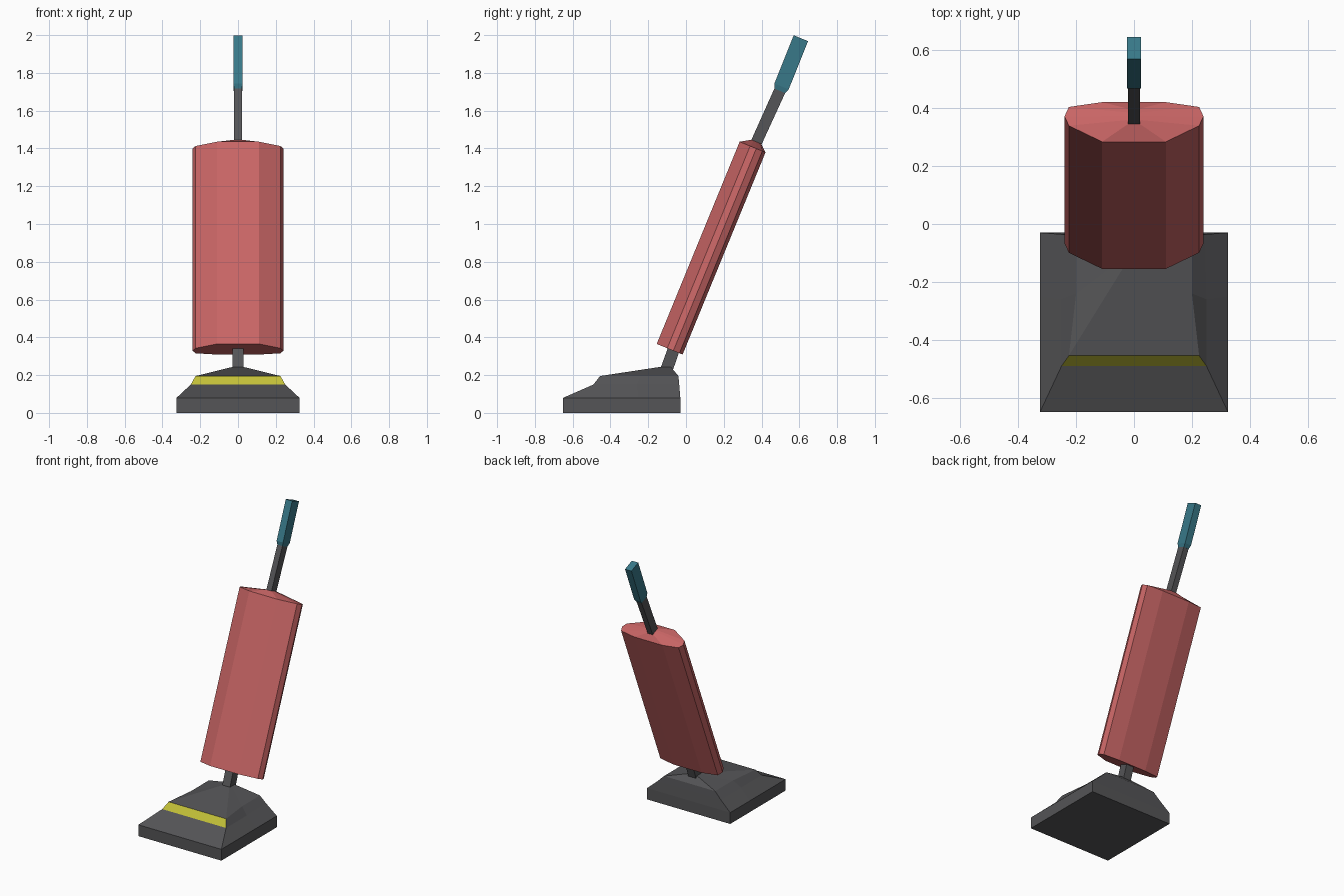
import bpy, bmesh, math

if "Cube" in bpy.data.objects:
    bpy.data.objects.remove(bpy.data.objects["Cube"])


def material(name, rgb):
    m = bpy.data.materials.new(name)
    m.diffuse_color = (*rgb, 1)
    m.use_nodes = True
    m.node_tree.nodes["Principled BSDF"].inputs["Base Color"].default_value = m.diffuse_color
    return m


GREY = material("dark_grey", (0.09, 0.09, 0.095))
RED = material("red", (0.58, 0.13, 0.13))
YELLOW = material("yellow", (0.55, 0.53, 0.04))
TEAL = material("teal", (0.04, 0.19, 0.25))


def loft(name, sections, mats, location=(0, 0, 0), tilt=0, accent=None):
    """Skin mirrored half-sections [(height, [(x, y), ...]), ...] into a closed solid."""
    bm = bmesh.new()
    rings = []
    for z, half in sections:
        pts = half + [(-x, y) for x, y in reversed(half)]
        rings.append([bm.verts.new((x, y, z)) for x, y in pts])
    n = len(rings[0])
    for level, (a, b) in enumerate(zip(rings, rings[1:])):
        for i in range(n):
            j = (i + 1) % n
            f = bm.faces.new((a[i], a[j], b[j], b[i]))
            if level == accent and i == n - 1:   # front face of one level
                f.material_index = 1
    bm.faces.new(rings[0][::-1])
    bm.faces.new(rings[-1])
    bmesh.ops.recalc_face_normals(bm, faces=bm.faces)
    mesh = bpy.data.meshes.new(name)
    bm.to_mesh(mesh)
    bm.free()
    for m in mats:
        mesh.materials.append(m)
    ob = bpy.data.objects.new(name, mesh)
    ob.location = location
    ob.rotation_euler.x = -tilt
    bpy.context.collection.objects.link(ob)
    return ob


def bar(x, y0, y1):
    return [(x, y0), (x, y1)]


# Floor head with a yellow strip across the front slope
loft("floor_head", [
    (0.00, [(0.325, -0.65), (0.325, -0.25), (0.325, -0.03)]),
    (0.08, [(0.325, -0.65), (0.325, -0.25), (0.325, -0.03)]),
    (0.15, [(0.25, -0.49), (0.25, -0.26), (0.245, -0.036)]),
    (0.195, [(0.225, -0.455), (0.20, -0.24), (0.20, -0.04)]),
    (0.243, [(0.03, -0.14), (0.03, -0.11), (0.03, -0.08)]),
], [GREY, YELLOW], accent=2)

# Upright parts share one leaning frame
LEAN = dict(location=(0, -0.155, 0.365), tilt=math.radians(22.3))

# Dust bag: flattened ten-sided tube with a low domed cap
bag = [(0.11, 0.0), (0.225, 0.06), (0.24, 0.095), (0.225, 0.13), (0.11, 0.148)]
cap = [(0.02, 0.053), (0.02, 0.068), (0.02, 0.082), (0.02, 0.096), (0.02, 0.11)]
loft("dust_bag", [(0, bag), (1.157, bag), (1.19, cap)], [RED], **LEAN)

# Neck between the head and the bag
loft("neck", [(-0.13, bar(0.03, 0.068, 0.134)), (0.02, bar(0.03, 0.062, 0.125))],
     [GREY], **LEAN)

# Handle shaft
loft("handle_shaft", [(1.17, bar(0.02, 0.053, 0.112)), (1.51, bar(0.02, 0.064, 0.126))],
     [GREY], **LEAN)

# Grip with a short tapered lower end
loft("handle_grip", [(1.487, bar(0.02, 0.064, 0.126)), (1.512, bar(0.025, 0.053, 0.135)),
                     (1.787, bar(0.025, 0.051, 0.133))], [TEAL], **LEAN)
